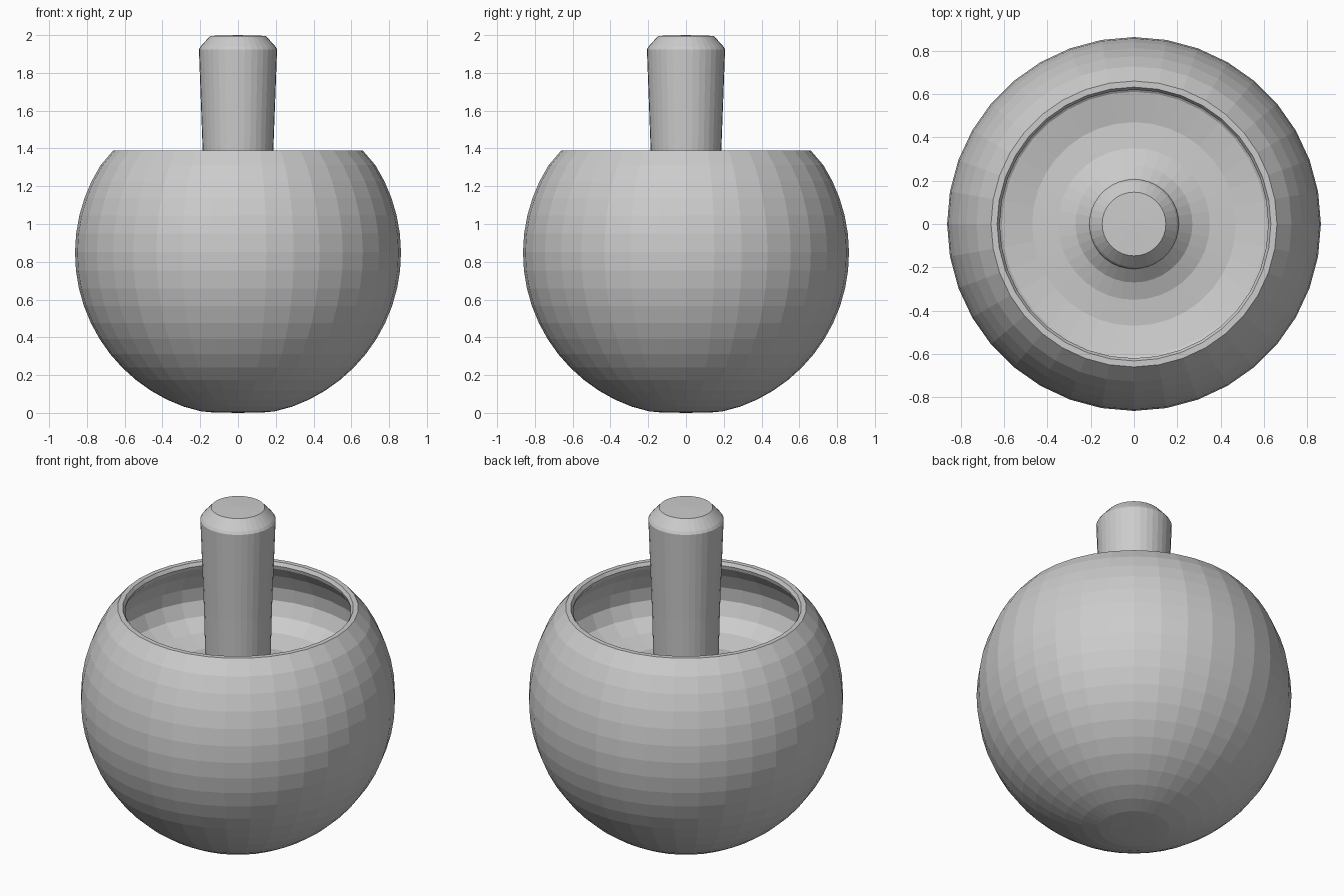
import bpy, bmesh, math

if "Cube" in bpy.data.objects:
    bpy.data.objects.remove(bpy.data.objects["Cube"])


def lathe(name, profile, sides):
    """Revolve an (r, z) profile around z; r = 0 makes a pole."""
    bm = bmesh.new()
    rings = []
    for r, z in profile:
        n = 1 if r == 0 else sides
        rings.append([bm.verts.new((r * math.cos(2 * math.pi * i / sides),
                                    r * math.sin(2 * math.pi * i / sides), z))
                      for i in range(n)])
    for a, b in zip(rings, rings[1:]):
        for i in range(sides):
            j = (i + 1) % sides
            loop = [a[i % len(a)], a[j % len(a)], b[j % len(b)], b[i % len(b)]]
            bm.faces.new(list(dict.fromkeys(loop)))
    bmesh.ops.recalc_face_normals(bm, faces=bm.faces)
    mesh = bpy.data.meshes.new(name)
    bm.to_mesh(mesh)
    bm.free()
    obj = bpy.data.objects.new(name, mesh)
    bpy.context.collection.objects.link(obj)
    return obj


# Body: truncated sphere with a flattened foot
R, CZ, RIM_Z = 0.863, 0.847, 1.39
start, end = math.radians(-77), math.asin((RIM_Z - CZ) / R)
STEPS = 18
outer = [(0, 0), (0.14, 0.003)]
for k in range(STEPS + 1):
    a = start + (end - start) * k / STEPS
    outer.append((R * math.cos(a), max(0.008, CZ + R * math.sin(a))))
outer[-1] = (0.66, RIM_Z)

# Body: thin rim, undercut hollow, dished floor and flare up to the stem
inner = [(0.632, RIM_Z), (0.62, 1.37), (0.625, 1.35), (0.68, 1.28),
         (0.72, 1.19), (0.725, 1.11), (0.69, 1.03), (0.61, 0.97),
         (0.47, 0.94), (0.35, 0.95), (0.27, 0.98), (0.21, 1.03),
         (0.18, 1.11)]

# Stem: widens upward, with a chamfered tip
stem = [(0.18, 1.11), (0.187, 1.39), (0.207, 1.925), (0.198, 1.94),
        (0.147, 1.996), (0, 2.0)]

lathe("hollow_body_with_stem", outer + inner + stem, 36)
